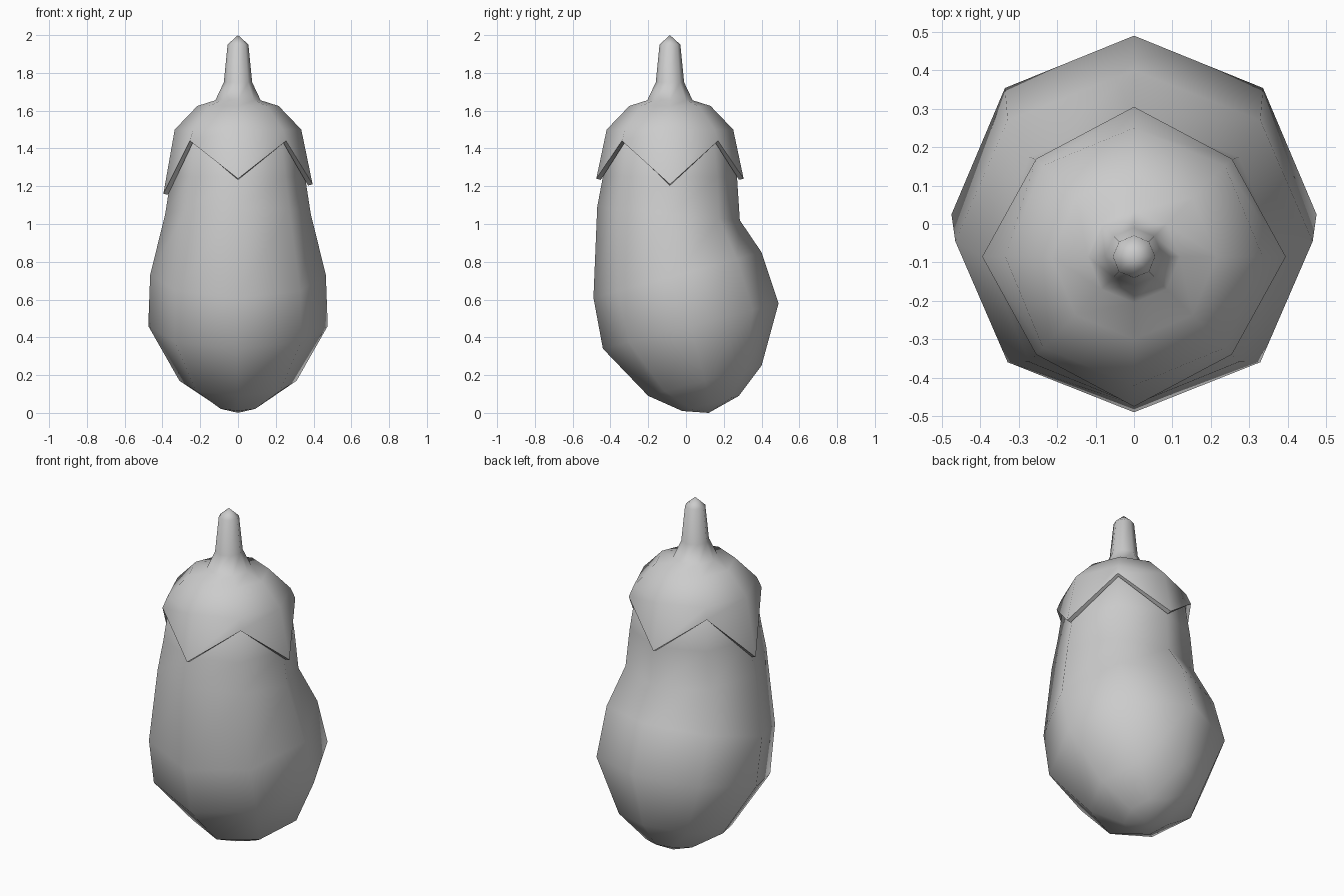
import bpy
import bmesh
import math

cube = bpy.data.objects.get("Cube")
if cube:
    bpy.data.objects.remove(cube, do_unlink=True)

SIDES = 8
STEM_Y = -0.085

grey = bpy.data.materials.new("plain grey")
grey.use_nodes = True
grey.diffuse_color = (0.6, 0.6, 0.6, 1)
grey.node_tree.nodes["Principled BSDF"].inputs["Base Color"].default_value = (0.6, 0.6, 0.6, 1)


def ring(bm, half_width, front, back):
    """Tilted octagon through a front and a back point, each (y, z)."""
    verts = []
    for i in range(SIDES):
        a = math.tau * i / SIDES
        t = (1 + math.sin(a)) / 2
        verts.append(bm.verts.new((half_width * math.cos(a),
                                   front[0] + (back[0] - front[0]) * t,
                                   front[1] + (back[1] - front[1]) * t)))
    return verts


def level_ring(bm, radius, z):
    return ring(bm, radius, (STEM_Y - radius, z), (STEM_Y + radius, z))


def skin(bm, rings):
    for low, high in zip(rings, rings[1:]):
        for i in range(SIDES):
            j = (i + 1) % SIDES
            bm.faces.new((low[i], low[j], high[j], high[i]))


def cap(bm, loop, co):
    tip = bm.verts.new(co)
    for i in range(SIDES):
        bm.faces.new((loop[i], loop[(i + 1) % SIDES], tip))


def finish(bm, name, thickness=0):
    bmesh.ops.recalc_face_normals(bm, faces=bm.faces)
    mesh = bpy.data.meshes.new(name)
    bm.to_mesh(mesh)
    bm.free()
    obj = bpy.data.objects.new(name, mesh)
    bpy.context.collection.objects.link(obj)
    mesh.materials.append(grey)
    bpy.ops.object.select_all(action="DESELECT")
    obj.select_set(True)
    bpy.context.view_layer.objects.active = obj
    if thickness:
        solid = obj.modifiers.new("thickness", "SOLIDIFY")
        solid.thickness = thickness
        solid.offset = -1
        bpy.ops.object.modifier_apply(modifier=solid.name)
    bpy.ops.object.shade_smooth_by_angle(angle=math.radians(62))


# Fruit body: swollen low at the back, narrowing to an upright neck
bm = bmesh.new()
rings = [
    ring(bm, 0.13, (-0.02, 0.01), (0.28, 0.09)),
    ring(bm, 0.31, (-0.20, 0.09), (0.40, 0.25)),
    ring(bm, 0.475, (-0.44, 0.34), (0.49, 0.58)),
    ring(bm, 0.465, (-0.49, 0.61), (0.40, 0.85)),
    ring(bm, 0.385, (-0.47, 1.09), (0.285, 1.02)),
    level_ring(bm, 0.355, 1.25),
    level_ring(bm, 0.325, 1.45),
    level_ring(bm, 0.18, 1.58),
]
skin(bm, rings)
cap(bm, rings[0], (0, 0.12, 0))
cap(bm, rings[-1], (0, STEM_Y, 1.6))
finish(bm, "fruit_body")

# Leafy cap with four points, flowing up into the stem
bm = bmesh.new()
hem = level_ring(bm, 0.36, 1.44)
for i in range(0, SIDES, 2):
    hem[i].co.x *= 0.395 / 0.36
    hem[i].co.y = STEM_Y + (hem[i].co.y - STEM_Y) * 0.39 / 0.36
    hem[i].co.z = 1.24
hem[0].co.z = 1.21
hem[SIDES // 2].co.z = 1.16
rings = [hem] + [level_ring(bm, r, z) for r, z in (
    (0.335, 1.50), (0.215, 1.625), (0.12, 1.655), (0.075, 1.75), (0.055, 1.95))]
skin(bm, rings)
cap(bm, rings[-1], (0, STEM_Y, 2.0))
finish(bm, "leafy_cap_and_stem", 0.025)
